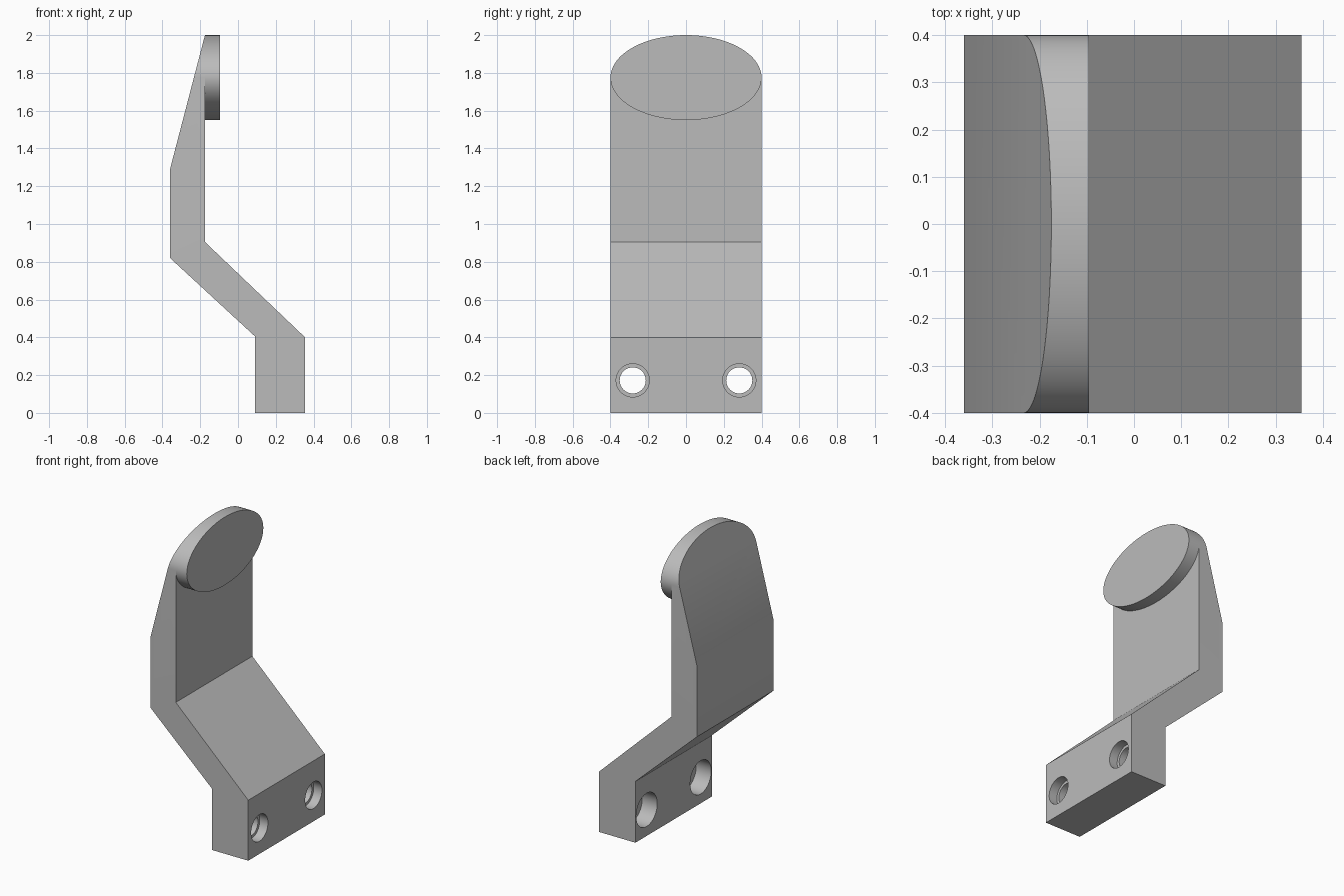
import bpy, bmesh, math
from mathutils import Vector

if "Cube" in bpy.data.objects:
    bpy.data.objects.remove(bpy.data.objects["Cube"], do_unlink=True)

grey = bpy.data.materials.new("plain grey")
grey.use_nodes = True
grey.diffuse_color = (0.5, 0.5, 0.5, 1)
grey.node_tree.nodes["Principled BSDF"].inputs["Base Color"].default_value = (0.5, 0.5, 0.5, 1)


def prism(name, points, sweep):
    """Extrude a closed outline along the sweep vector."""
    bm = bmesh.new()
    face = bm.faces.new([bm.verts.new(p) for p in points])
    new = bmesh.ops.extrude_face_region(bm, geom=[face])["geom"]
    moved = [v for v in new if isinstance(v, bmesh.types.BMVert)]
    bmesh.ops.translate(bm, verts=moved, vec=Vector(sweep))
    bmesh.ops.recalc_face_normals(bm, faces=bm.faces)
    mesh = bpy.data.meshes.new(name)
    bm.to_mesh(mesh)
    bm.free()
    mesh.materials.append(grey)
    obj = bpy.data.objects.new(name, mesh)
    bpy.context.collection.objects.link(obj)
    return obj


def arc(x, y, z, ry, rz, steps, turn=2 * math.pi):
    count = steps if turn > 6 else steps + 1
    return [(x, y + ry * math.cos(turn * i / steps), z + rz * math.sin(turn * i / steps))
            for i in range(count)]


def activate(obj):
    bpy.ops.object.select_all(action="DESELECT")
    obj.select_set(True)
    bpy.context.view_layer.objects.active = obj


def cut(obj, cutter, operation):
    cutter.hide_render = True
    mod = obj.modifiers.new("cut", "BOOLEAN")
    mod.operation, mod.object, mod.solver = operation, cutter, "EXACT"
    activate(obj)
    bpy.ops.object.modifier_apply(modifier=mod.name)
    bpy.data.objects.remove(cutter, do_unlink=True)


# Cranked arm: side profile swept across the width
HALF, PAD_Z, PAD_R = 0.4, 1.775, 0.225
profile = [(0.09, 0), (0.355, 0), (0.355, 0.4), (-0.175, 0.905),
           (-0.175, 2.0), (-0.36, 1.29), (-0.36, 0.82), (0.09, 0.405)]
arm = prism("cranked_arm", [(x, -0.5, z) for x, z in profile], (0, 1, 0))

# Trim the arm to its width and rounded top
outline = arc(-1, 0, PAD_Z, HALF, PAD_R, 48, math.pi) + [(-1, -HALF, -0.2), (-1, HALF, -0.2)]
cut(arm, prism("trim", outline, (2, 0, 0)), "INTERSECT")

# Screw holes, stepped wider at both mouths
for y in (-0.282, 0.282):
    for x, length, r in ((0, 0.5, 0.069), (0.295, 0.2, 0.088), (0, 0.2, 0.11)):
        cut(arm, prism("bore", arc(x, y, 0.172, r, r, 40), (length, 0, 0)), "DIFFERENCE")

# Oval pad on the face of the arm
pad = prism("oval_pad", arc(-0.175, 0, PAD_Z, HALF, PAD_R, 96), (0.08, 0, 0))

for obj in (arm, pad):
    activate(obj)
    bpy.ops.object.shade_smooth_by_angle(angle=math.radians(30))
